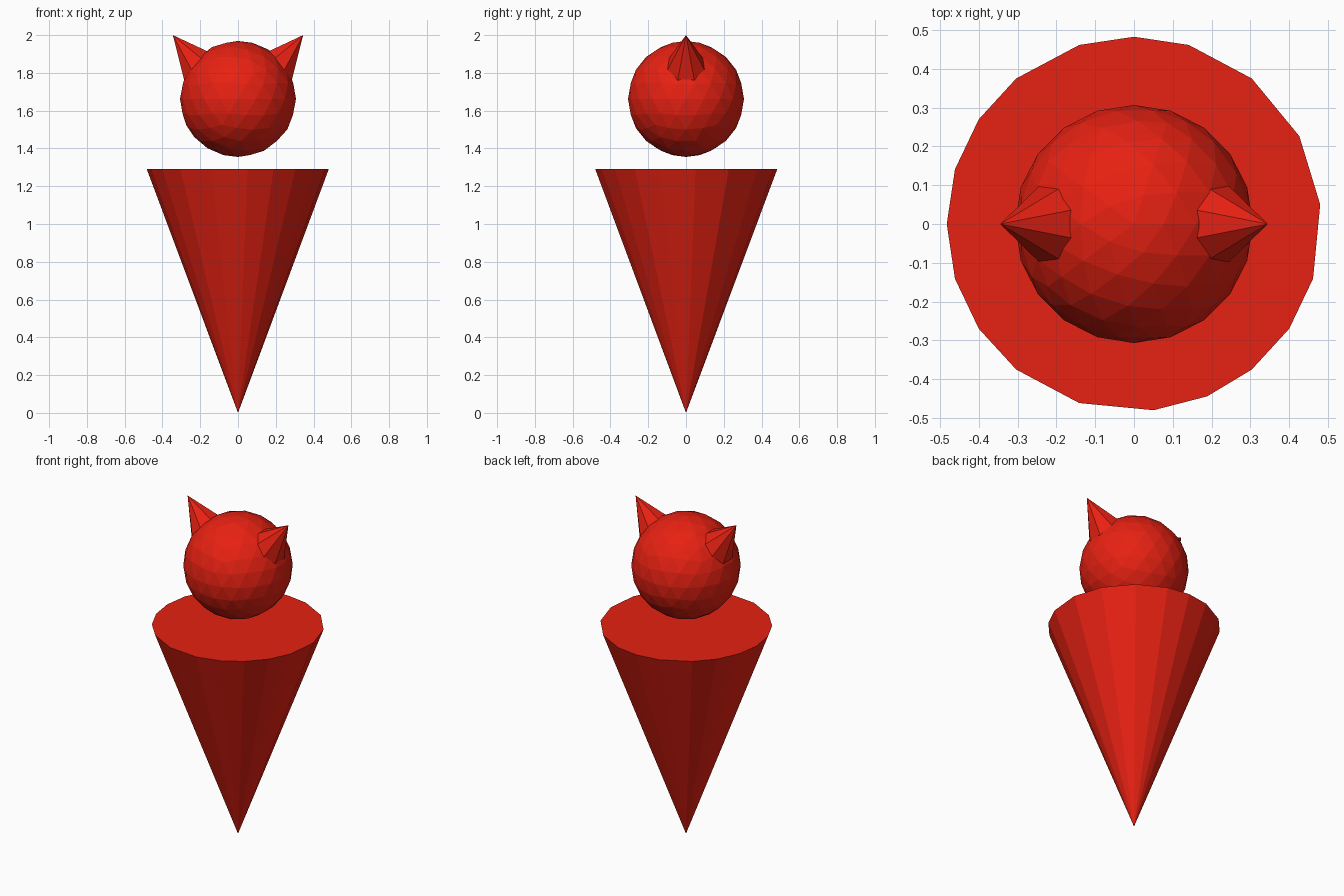
import bpy, bmesh
from math import radians, cos, sin, pi
from mathutils import Vector, Matrix

if "Cube" in bpy.data.objects:
    bpy.data.objects.remove(bpy.data.objects["Cube"])

red = bpy.data.materials.new("red")
red.diffuse_color = (0.8, 0.015, 0.006, 1)
red.use_nodes = True
red.node_tree.nodes["Principled BSDF"].inputs["Base Color"].default_value = red.diffuse_color


def add_object(name, bm):
    bmesh.ops.recalc_face_normals(bm, faces=bm.faces)
    mesh = bpy.data.meshes.new(name)
    bm.to_mesh(mesh)
    bm.free()
    mesh.materials.append(red)
    obj = bpy.data.objects.new(name, mesh)
    bpy.context.collection.objects.link(obj)
    return obj


def cone(name, tip, axis, height, radius, angles):
    """Flat-sided capped cone; axis points from the base to the tip."""
    bm = bmesh.new()
    # The local frame keeps y sideways so facets line up with the model
    z = Vector(axis).normalized()
    y = Vector((0, 1, 0))
    x = y.cross(z)
    base = Vector(tip) - z * height
    ring = [bm.verts.new(base + radius * (x * cos(a) + y * sin(a))) for a in angles]
    top = bm.verts.new(tip)
    for i, v in enumerate(ring):
        bm.faces.new((v, ring[(i + 1) % len(ring)], top))
    bm.faces.new(ring)
    return add_object(name, bm)


# Body: inverted cone balanced on its tip, with a slightly uneven rim
rim = [6, 28, 51, 73, 90, 107, 129, 146, 163, 180,
       197, 214, 231, 253, 276, 293, 309, 326, 343]
cone("body", (0, 0, 0), (0, 0, -1), 1.29, 0.483, [radians(180 - a) for a in rim])

# Head: faceted ball floating above the body
bm = bmesh.new()
bmesh.ops.create_icosphere(bm, subdivisions=3, radius=0.307,
                           matrix=Matrix.Translation((0, 0, 1.662)))
add_object("head", bm)

# Horns: a mirrored pair of eight-sided cones sunk into the head
tilt = radians(50.5)
for side, label in ((-1, "left"), (1, "right")):
    cone("horn_" + label, (side * 0.345, 0, 2.0), (side * cos(tilt), 0, sin(tilt)),
         0.23, 0.118, [pi / 8 + i * pi / 4 for i in range(8)])
